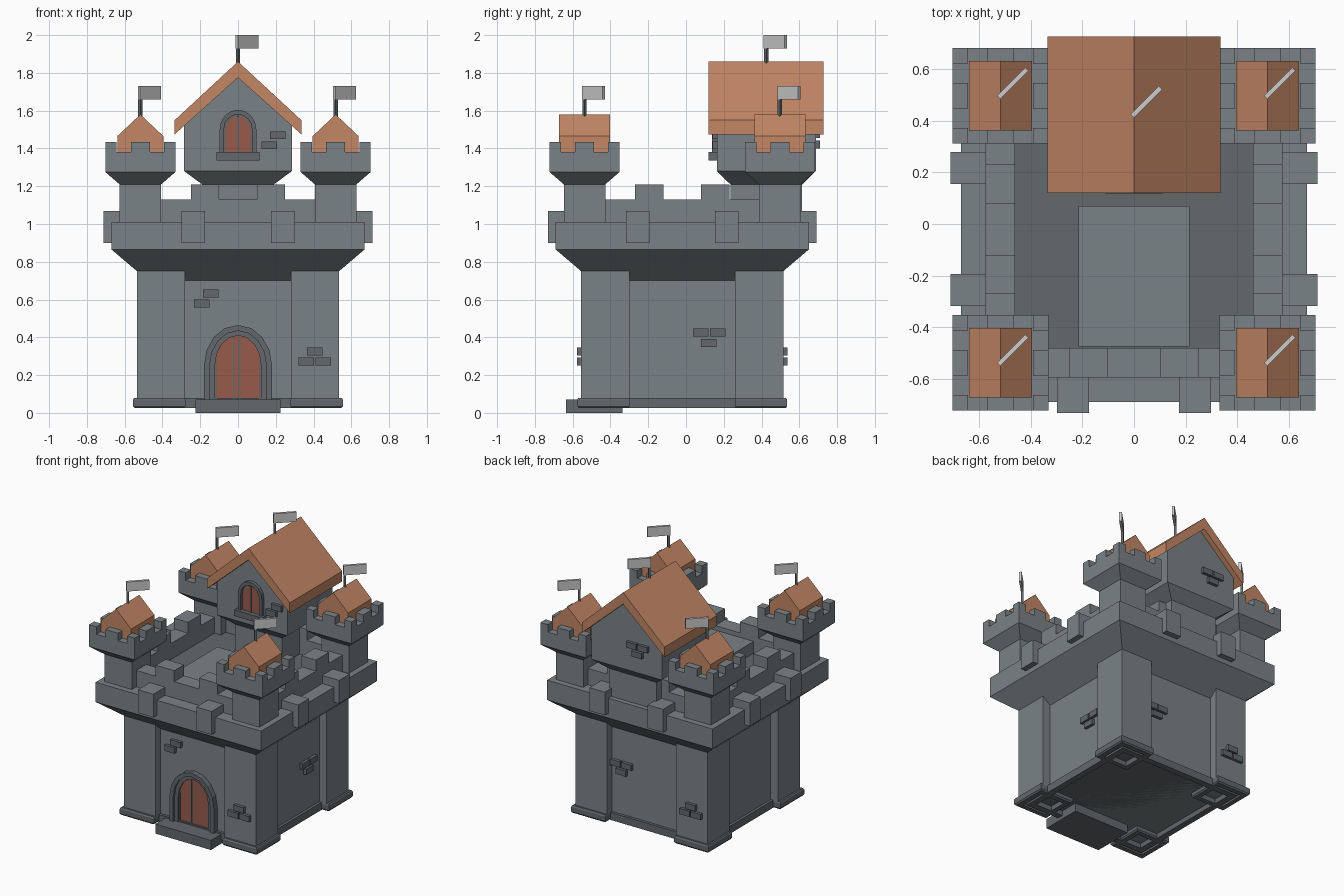
import bpy, bmesh, math
from mathutils import Matrix

if "Cube" in bpy.data.objects:
    bpy.data.objects.remove(bpy.data.objects["Cube"])

def material(name, rgb):
    m = bpy.data.materials.new(name)
    m.diffuse_color = (*rgb, 1)
    m.use_nodes = True
    m.node_tree.nodes["Principled BSDF"].inputs["Base Color"].default_value = m.diffuse_color
    return m

STONE = material("stone", (0.195, 0.225, 0.24))
TRIM = material("dark_stone", (0.125, 0.14, 0.15))
ROOF = material("roof_tile", (0.55, 0.24, 0.13))
WOOD = material("door_wood", (0.31, 0.105, 0.07))
CY = -0.02          # centre of the main body in y
TY = 0.425          # centre of the keep in y

def finish(name, bm, mat):
    bmesh.ops.recalc_face_normals(bm, faces=bm.faces)
    me = bpy.data.meshes.new(name)
    bm.to_mesh(me)
    bm.free()
    ob = bpy.data.objects.new(name, me)
    bpy.context.collection.objects.link(ob)
    if mat:
        me.materials.append(mat)
    return ob

def loft(name, cx, cy, levels, mat=STONE):
    """Stack of rectangles (half x, half y, z) joined into a solid."""
    bm = bmesh.new()
    rings = [[bm.verts.new((cx + sx * hx, cy + sy * hy, z))
              for sx, sy in ((-1, -1), (1, -1), (1, 1), (-1, 1))] for hx, hy, z in levels]
    for a, b in zip(rings, rings[1:]):
        for i in range(4):
            bm.faces.new((a[i], a[(i + 1) % 4], b[(i + 1) % 4], b[i]))
    bm.faces.new(rings[0])
    bm.faces.new(rings[-1])
    return finish(name, bm, mat)

def box(name, x0, x1, y0, y1, z0, z1, mat=STONE):
    hx, hy = (x1 - x0) / 2, (y1 - y0) / 2
    return loft(name, (x0 + x1) / 2, (y0 + y1) / 2, [(hx, hy, z0), (hx, hy, z1)], mat)

def prism(name, pts, y0, y1, mat):
    """Extrude an x,z outline along y."""
    bm = bmesh.new()
    f = bm.faces.new([bm.verts.new((x, y0, z)) for x, z in pts])
    ext = bmesh.ops.extrude_face_region(bm, geom=[f])["geom"]
    bmesh.ops.translate(bm, vec=(0, y1 - y0, 0),
                        verts=[v for v in ext if isinstance(v, bmesh.types.BMVert)])
    return finish(name, bm, mat)

def turn(ob, quarter, cx=0, cy=CY):
    ob.data.transform(Matrix.Translation((cx, cy, 0)) @ Matrix.Rotation(quarter * math.pi / 2, 4, 'Z')
                      @ Matrix.Translation((-cx, -cy, 0)))

def arch(w, z0, spring, top, n=8):
    pts = [(w * math.cos(math.pi * i / n), spring + (top - spring) * math.sin(math.pi * i / n))
           for i in range(n + 1)]
    return [(w, z0)] + pts + [(-w, z0)]

def arch_frame(name, w, wi, z0, spring, top, topi, y0, y1):
    prism(name, arch(w, z0, spring, top) + arch(wi, z0, spring, topi)[::-1], y0, y1, TRIM)

def flag(name, x, y, z0, z1):
    pole = box(name + "_pole", x - .008, x + .008, y - .008, y + .008, z0 - .03, z1 - .005, TRIM)
    f = box(name, x - .01, x + .145, y - .009, y + .009, z1 - .07, z1, None)
    for part in (pole, f):
        turn(part, 0.5, x, y)

# Main body: recessed walls, flaring into the wall-walk slab
loft("castle_body", 0, CY, [(.476, .476, .06), (.476, .476, .70), (.67, .67, .865), (.67, .67, 1.01)])
loft("courtyard_floor", 0, CY, [(.46, .46, 1.0), (.46, .46, 1.014)], TRIM)
box("courtyard_platform", -.215, .215, -.475, .07, 1.0, 1.10)
loft("wall_plinth", 0, CY, [(.45, .45, .06), (.45, .45, .025), (.496, .496, .025), (.496, .496, .08)], TRIM)

# Corner pillars with hollow-bottomed plinths, and turrets above
for sx in (-1, 1):
    for sy in (-1, 1):
        px, py = sx * .4075, CY + sy * .4075
        loft("corner_pillar", px, py, [(.1275, .1275, .06), (.1275, .1275, .75)])
        loft("pillar_plinth", sx * .417, CY + sy * .417,
             [(.095, .095, .065), (.095, .095, .025), (.13, .13, .025),
              (.138, .138, .035), (.138, .138, .07), (.132, .132, .08)], TRIM)
        tx, ty = sx * .517, CY + sy * .517
        loft("turret", tx, ty, [(.11, .11, 1.0), (.11, .11, 1.21), (.185, .185, 1.275), (.185, .185, 1.38)])
        for i in (-1, 0, 1):
            for j in (-1, 0, 1):
                if i or j:
                    hx, hy = (.03 if i else .05), (.03 if j else .05)
                    mx, my = tx + i * .155, ty + j * .155
                    loft("turret_merlon", mx, my, [(hx, hy, 1.37), (hx, hy, 1.435)])
        outline = [(-.122, 1.37), (.122, 1.37), (.122, 1.465), (0, 1.58), (-.122, 1.465)]
        prism("turret_roof", [(tx + x, z) for x, z in outline], ty - .135, ty + .135, ROOF)
        flag("turret_flag", tx, ty, 1.58, 1.73)

# Parapet, merlons and outer blocks on each of the four sides
for q in range(4):
    parts = [box("parapet", -.46, .46, CY - .575, CY - .46, 1.0, 1.13)]
    for s in (-1, 1):
        c = s * .175
        parts.append(box("merlon", c - .075, c + .075, CY - .575, CY - .46, 1.12, 1.21))
        c = s * .236
        parts.append(box("outer_block", c - .062, c + .062, CY - .711, CY - .575, .90, 1.07))
    for p in parts:
        turn(p, q)

# Keep: neck, flare, gabled walls, roof
loft("keep_base", 0, TY, [(.19, .19, 1.0), (.19, .19, 1.21), (.285, .262, 1.28)])
prism("keep_walls", [(-.285, 1.28), (.285, 1.28), (.285, 1.53), (0, 1.79), (-.285, 1.53)],
      TY - .262, TY + .262, STONE)
prism("keep_roof", [(0, 1.86), (.335, 1.55), (.335, 1.475), (0, 1.775), (-.335, 1.475), (-.335, 1.55)],
      .12, .727, ROOF)
flag("keep_flag", 0, TY, 1.86, 2.0)

# Keep window
KF = TY - .262
arch_frame("window_frame", .097, .075, 1.36, 1.50, 1.605, 1.58, KF - .025, KF + .02)
prism("window_back", arch(.08, 1.36, 1.50, 1.585), KF - .005, KF + .02, TRIM)
prism("window_shutters", arch(.066, 1.37, 1.50, 1.57), KF - .012, KF + .02, WOOD)
box("window_bar", -.005, .005, KF - .018, KF, 1.37, 1.57, TRIM)
box("window_sill", -.113, .113, KF - .045, KF + .02, 1.335, 1.38, TRIM)

# Front door and step
DF = CY - .476
arch_frame("door_frame_outer", .18, .15, .05, .25, .465, .435, DF - .04, DF + .02)
arch_frame("door_frame_inner", .15, .122, .05, .25, .435, .41, DF - .022, DF + .02)
prism("door", arch(.123, .05, .25, .412), DF - .01, DF + .02, WOOD)
for x in (-.115, -.022, .008, .115):
    h = .40 if abs(x) < .1 else .28
    box("door_strip", x - .004, x + .004, DF - .014, DF, .06, h, TRIM)
box("door_step", -.225, .225, -.635, -.335, 0, .07, TRIM)

# Loose bricks standing proud of the walls: side, (u, z) centres, wall offset from body centre
P, W = .535, .476
bricks = [(0, -.145, .632, W), (0, -.193, .58, W),
          (0, .407, .325, P), (0, .362, .273, P), (0, .452, .273, P),
          (1, .098, .425, W), (1, .188, .425, W), (1, .14, .37, W),
          (2, -.24, .45, W), (2, -.15, .45, W), (2, -.195, .395, W),
          (2, .407, .325, P), (2, .362, .273, P), (2, .452, .273, P),
          (0, .21, 1.47, CY - KF), (0, .165, 1.417, CY - KF),
          (2, .05, 1.475, .707), (2, .14, 1.475, .707), (2, .095, 1.42, .707)]
for q, u, z, d in bricks:
    turn(box("wall_brick", u - .041, u + .041, CY - d - .022, CY - d + .02, z - .021, z + .021, TRIM), q)
